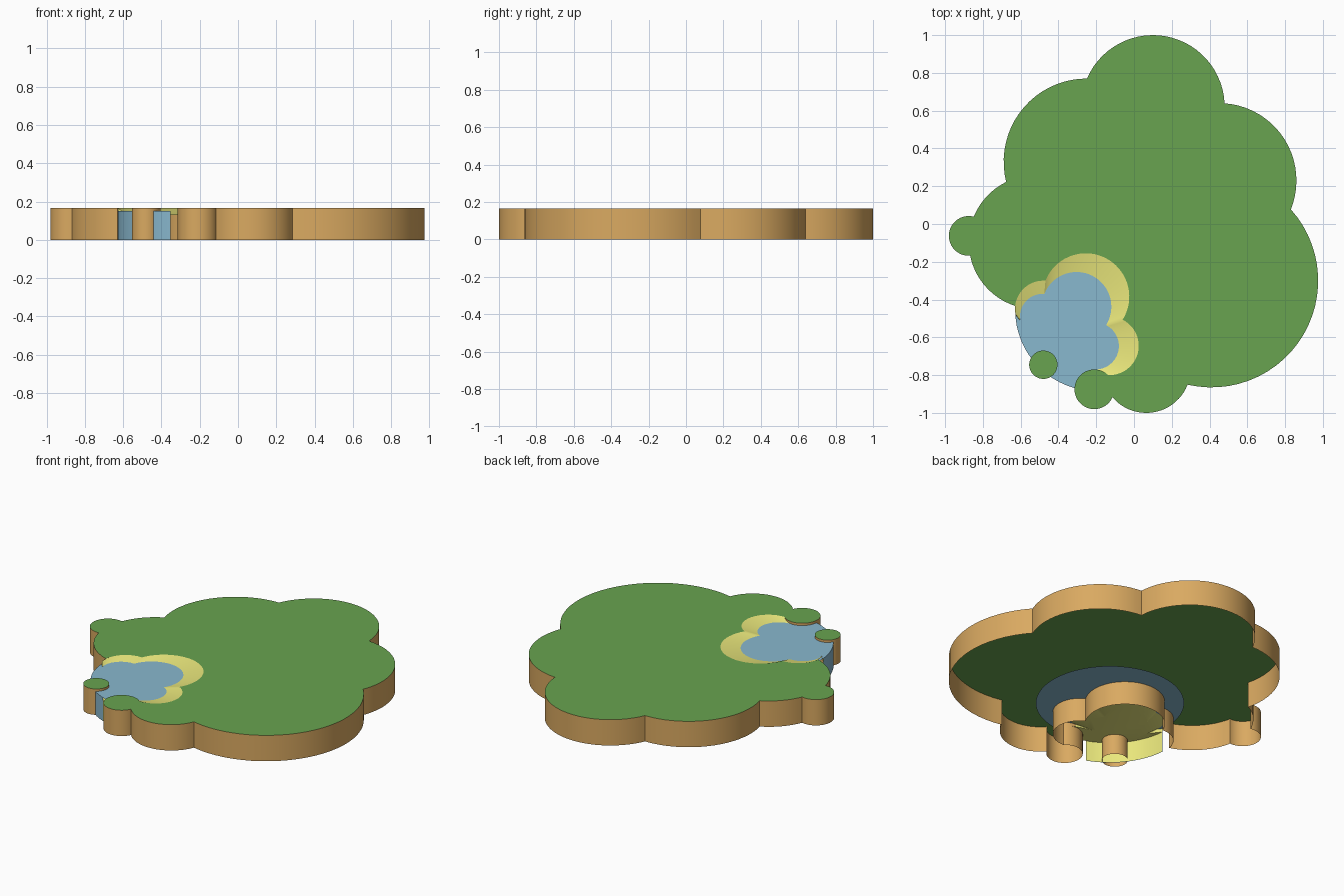
import bpy, bmesh
from math import pi, tau, atan2, hypot, sqrt, cos, sin, ceil, radians

if "Cube" in bpy.data.objects:
    bpy.data.objects.remove(bpy.data.objects["Cube"])

TOP, WATER, DEEP = 0.165, 0.15, 0.13


def material(name, rgb):
    m = bpy.data.materials.new(name)
    m.diffuse_color = (*rgb, 1)
    m.use_nodes = True
    m.node_tree.nodes["Principled BSDF"].inputs["Base Color"].default_value = m.diffuse_color
    return m


GRASS = material("grass", (0.14, 0.37, 0.08))
EARTH = material("earth", (0.70, 0.40, 0.12))
SAND = material("sand", (0.82, 0.80, 0.20))
BLUE = material("water", (0.25, 0.48, 0.62))


def junction(a, b, side):
    """Crossing of two circles, right (+1) or left (-1) of the line a -> b."""
    dx, dy = b[0] - a[0], b[1] - a[1]
    d = hypot(dx, dy)
    t = (d * d + a[2] ** 2 - b[2] ** 2) / (2 * d)
    h = side * sqrt(max(a[2] ** 2 - t * t, 0))
    return a[0] + (dx * t + dy * h) / d, a[1] + (dy * t - dx * h) / d


def outline(arcs):
    """Chain of arcs (circle, turn, exit side) -> list of (x, y, arc index)."""
    n = len(arcs)
    joints = [junction(arcs[i][0], arcs[(i + 1) % n][0], arcs[i][2]) for i in range(n)]
    pts = []
    for i, ((cx, cy, r), turn, _) in enumerate(arcs):
        (sx, sy), (ex, ey) = joints[i - 1], joints[i]
        a0 = atan2(sy - cy, sx - cx)
        sweep = (turn * (atan2(ey - cy, ex - cx) - a0)) % tau
        steps = max(2, ceil(sweep / (tau / 64)))
        for k in range(steps):
            a = a0 + turn * sweep * k / steps
            pts.append((cx + r * cos(a), cy + r * sin(a), i))
    return pts


def ring(c, n=64):
    return [(c[0] + c[2] * cos(tau * k / n), c[1] + c[2] * sin(tau * k / n), 0) for k in range(n)]


def finish(name, bm, *mats):
    me = bpy.data.meshes.new(name)
    bm.to_mesh(me)
    bm.free()
    ob = bpy.data.objects.new(name, me)
    bpy.context.collection.objects.link(ob)
    for m in mats:
        me.materials.append(m)
    bpy.ops.object.select_all(action='DESELECT')
    ob.select_set(True)
    bpy.context.view_layer.objects.active = ob
    bpy.ops.object.shade_smooth_by_angle(angle=radians(30))
    return ob


def bridge(bm, lower, upper, mat=0):
    n = len(lower)
    for i in range(n):
        j = (i + 1) % n
        bm.faces.new((lower[i], lower[j], upper[j], upper[i])).material_index = mat


def shell(name, pts):
    """Grass top with earth walls, open underneath."""
    bm = bmesh.new()
    low = [bm.verts.new((x, y, 0)) for x, y, _ in pts]
    top = [bm.verts.new((x, y, TOP)) for x, y, _ in pts]
    bridge(bm, low, top, 1)
    bm.faces.new(top)
    finish(name, bm, GRASS, EARTH)


# Circles that shape the coast and the bay
EAST, NORTHEAST, NORTH = (0.41, -0.30, 0.565), (0.45, 0.23, 0.41), (0.10, 0.62, 0.38)
NORTHWEST, WEST, KNOB = (-0.25, 0.33, 0.44), (-0.52, -0.096, 0.355), (-0.875, -0.063, 0.105)
SOUTH, CAPE, ISLET = (0.065, -0.765, 0.235), (-0.21, -0.875, 0.105), (-0.48, -0.745, 0.075)
BAY_W, BAY_N, BAY_E = (-0.48, -0.45, 0.15), (-0.255, -0.385, 0.23), (-0.13, -0.645, 0.155)
LAKE = (-0.2, -0.455, 0.426)

# Main island and the small islet
coast = [(c, 1, 1) for c in (EAST, NORTHEAST, NORTH, NORTHWEST, WEST, KNOB, WEST)]
coast += [(c, -1, -1) for c in (BAY_W, BAY_N, BAY_E)]
coast += [(CAPE, 1, 1), (SOUTH, 1, 1)]
shell("island", outline(coast))
shell("islet", ring(ISLET, 48))

# Sandy bay: banks slope towards a point near the open shore
bay = outline([(BAY_E, 1, 1), (BAY_N, 1, 1), (BAY_W, 1, 1), (LAKE, 1, 1), (CAPE, -1, 1)])
PX, PY = -0.50, -0.65
bm = bmesh.new()
rings = []
for k, z in ((1, TOP), (0.8, WATER), (0.55, DEEP)):
    rings.append([bm.verts.new((PX + (x - PX) * k, PY + (y - PY) * k, z if arc < 3 else DEEP))
                  for x, y, arc in bay])
bridge(bm, rings[0], rings[1])
bridge(bm, rings[1], rings[2])
bm.faces.new(rings[2])
# outer sand edge along the open shore
shore = [i for i, p in enumerate(bay) if p[2] == 3]
low = {i: bm.verts.new((bay[i][0], bay[i][1], 0)) for i in shore}
for i, j in zip(shore, shore[1:]):
    bm.faces.new((low[i], low[j], rings[0][j], rings[0][i]))
finish("sand_bay", bm, SAND)

# Water: full disc under the grass, side wall only where the bay is open
bm = bmesh.new()
bm.faces.new([bm.verts.new((x, y, WATER)) for x, y, _ in ring((*LAKE[:2], 0.429), 96)])
edge = []
for i in shore:
    x, y = (LAKE[a] + (bay[i][a] - LAKE[a]) * 0.429 / LAKE[2] for a in (0, 1))
    edge.append((bm.verts.new((x, y, 0)), bm.verts.new((x, y, WATER))))
for (a, b), (c, d) in zip(edge, edge[1:]):
    bm.faces.new((a, c, d, b))
finish("water", bm, BLUE)
